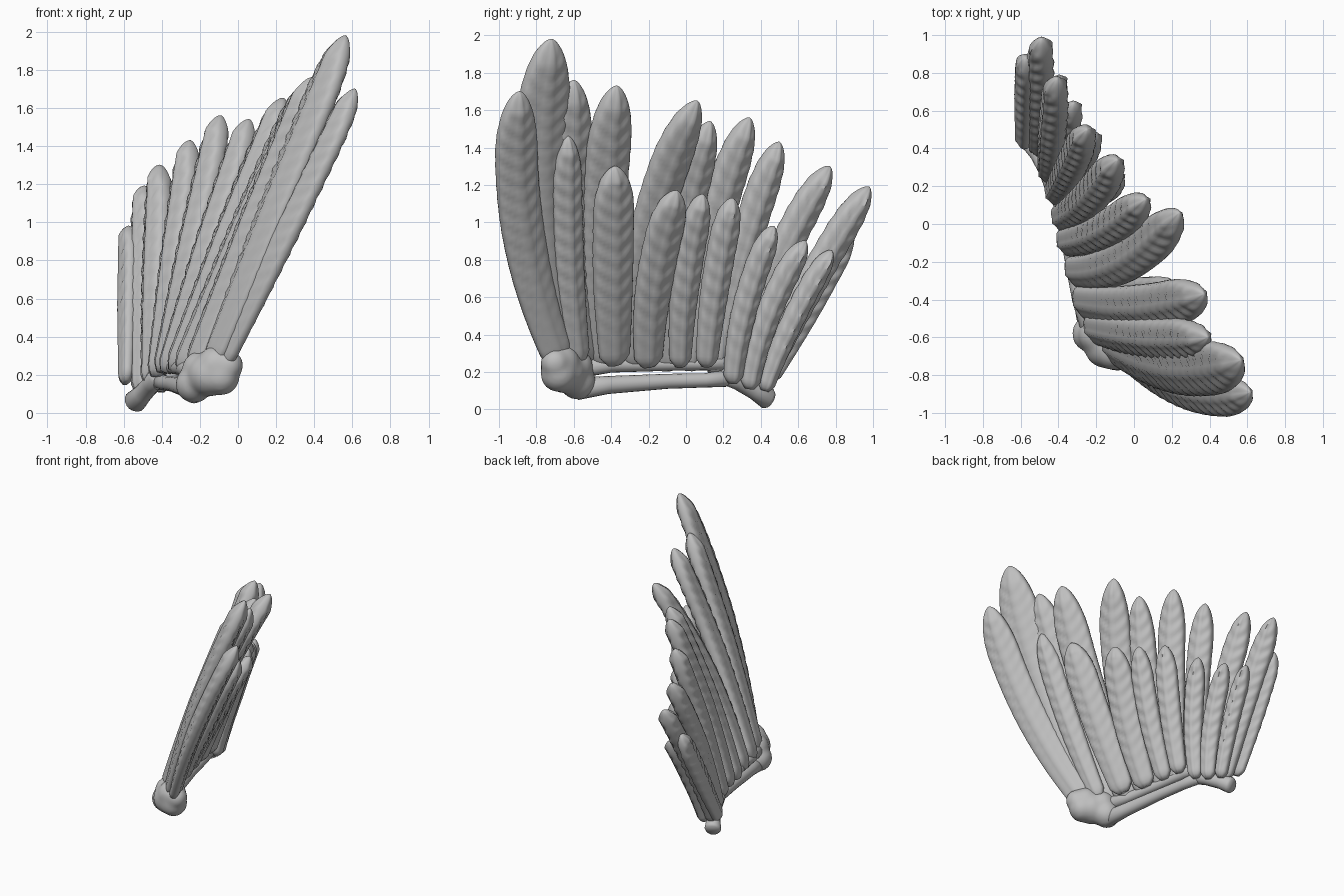
import bpy, bmesh, math
from mathutils import Vector

if "Cube" in bpy.data.objects:
    bpy.data.objects.remove(bpy.data.objects["Cube"])

grey = bpy.data.materials.new("stone grey")
grey.diffuse_color = (0.52, 0.52, 0.52, 1)
grey.use_nodes = True
grey.node_tree.nodes["Principled BSDF"].inputs["Base Color"].default_value = grey.diffuse_color


def finish(name, bm, angle=50):
    me = bpy.data.meshes.new(name)
    bmesh.ops.recalc_face_normals(bm, faces=bm.faces)
    bm.to_mesh(me)
    bm.free()
    me.materials.append(grey)
    ob = bpy.data.objects.new(name, me)
    bpy.context.collection.objects.link(ob)
    bpy.ops.object.select_all(action='DESELECT')
    ob.select_set(True)
    bpy.context.view_layer.objects.active = ob
    bpy.ops.object.shade_smooth_by_angle(angle=math.radians(angle))
    return ob


def loft(bm, rings):
    """Skin a list of point rings and cap both ends."""
    vs = [[bm.verts.new(p) for p in r] for r in rings]
    n = len(vs[0])
    for a, b in zip(vs, vs[1:]):
        for i in range(n):
            bm.faces.new((a[i], a[(i + 1) % n], b[(i + 1) % n], b[i]))
    bm.faces.new(vs[0][::-1])
    bm.faces.new(vs[-1])


def width_at(t):
    """Outline of a feather: narrower root, full blade, blunt pointed tip."""
    root = 0.72 + 0.28 * math.sin(min(t / 0.6, 1) * math.pi / 2)
    root *= min(1, 0.5 + t * 12)
    k = max(0, (t - 0.76) / 0.24)
    return root * max(0.004, (1 - k ** 2.1)) ** 0.6


def feather(name, base, tip, half, bow, across=(-0.45, 0.9, 0), thick=0.056):
    base, tip = Vector(base), Vector(tip)
    length = (tip - base).length
    bend = Vector((0, bow, 0))
    steps, sides = 64, 28
    rings = []
    for s in range(steps + 1):
        t = 1 - (1 - s / steps) ** 1.5
        c = base.lerp(tip, t) + bend * 4 * t * (1 - t)
        d = (tip - base + bend * 4 * (1 - 2 * t)).normalized()
        w = Vector(across)
        w = (w - d * w.dot(d)).normalized()
        n = d.cross(w)
        hw = half * width_at(t)
        th = thick * (0.75 + 0.25 * min(1, t * 2)) * min(1, width_at(t) * 1.5)
        ring = []
        for i in range(sides):
            a = math.tau * i / sides
            u = math.cos(a)
            v = math.copysign(abs(math.sin(a)) ** 0.7, math.sin(a))
            # central shaft and slanted barbs
            shaft = 0.2 * math.exp(-(u / 0.18) ** 2)
            barbs = 0.1 * math.sin(65 * (t * length - abs(u) * half * 0.9))
            barbs *= min(1, abs(u) * 3) * min(1, t * 3) * min(1, (1 - t) * 8)
            ring.append(c + w * hw * u + n * th * v * (0.9 + shaft + barbs))
        rings.append(ring)
    bm = bmesh.new()
    loft(bm, rings)
    return finish(name, bm, 80)


# Long feathers: root, tip, half width, sideways bow
long_row = [
    ((-0.15, -0.63, 0.25), (0.565, -0.72, 1.98), 0.15, -0.09),
    ((-0.24, -0.55, 0.23), (0.39, -0.60, 1.76), 0.115, -0.03),
    ((-0.30, -0.41, 0.22), (0.37, -0.37, 1.73), 0.125, -0.05),
    ((-0.34, -0.25, 0.22), (0.24, 0.06, 1.65), 0.115, -0.10),
    ((-0.38, -0.10, 0.21), (0.06, 0.13, 1.54), 0.10, -0.05),
    ((-0.40, 0.02, 0.21), (-0.09, 0.34, 1.56), 0.10, -0.05),
    ((-0.43, 0.15, 0.19), (-0.25, 0.50, 1.43), 0.09, -0.03),
    ((-0.46, 0.26, 0.15), (-0.41, 0.77, 1.30), 0.09, -0.05),
    ((-0.51, 0.39, 0.11), (-0.49, 0.98, 1.19), 0.085, -0.03),
]
# Short covering feathers on the outer side
short_row = [
    ((-0.09, -0.67, 0.25), (0.615, -0.89, 1.70), 0.12, -0.095),
    ((-0.15, -0.57, 0.25), (0.34, -0.63, 1.46), 0.085, -0.03),
    ((-0.22, -0.38, 0.24), (0.27, -0.38, 1.30), 0.115, -0.01),
    ((-0.28, -0.20, 0.23), (0.14, -0.05, 1.17), 0.105, -0.04),
    ((-0.31, -0.03, 0.23), (0.03, 0.09, 1.15), 0.08, -0.03),
    ((-0.33, 0.11, 0.23), (-0.08, 0.25, 1.13), 0.08, -0.02),
    ((-0.37, 0.25, 0.14), (-0.21, 0.47, 0.98), 0.07, -0.04),
    ((-0.41, 0.34, 0.11), (-0.32, 0.64, 0.90), 0.07, -0.05),
    ((-0.46, 0.42, 0.10), (-0.40, 0.78, 0.85), 0.06, -0.03),
]
for label, row, thick in (("long_feather", long_row, 0.064),
                          ("short_feather", short_row, 0.056)):
    for k, f in enumerate(row):
        feather(f"{label}_{k + 1}", *f, thick=thick)
# Edge feather closing the inner side of the wing end
feather("edge_feather", (-0.59, 0.43, 0.16), (-0.575, 0.88, 0.98), 0.085, 0,
        across=(-0.2, 0.95, 0), thick=0.048)


def bone(name, pts):
    """Round bone through (x, y, z, radius) points with blunt ends."""
    pts = [(Vector(p[:3]), p[3]) for p in pts]
    axis = (pts[-1][0] - pts[0][0]).normalized()
    a, b = pts[0], pts[-1]
    pts = [(a[0] - axis * a[1] * 0.45, a[1] * 0.6)] + pts
    pts += [(b[0] + axis * b[1] * 0.3, b[1] * 0.8)]
    side = axis.cross(Vector((0, 0, 1))).normalized()
    up = side.cross(axis)
    rings = [[p + (side * math.cos(math.tau * i / 16) +
                   up * math.sin(math.tau * i / 16)) * r for i in range(16)]
             for p, r in pts]
    bm = bmesh.new()
    loft(bm, rings)
    return finish(name, bm, 70)


# Arm bones
bone("upper_bone", [(-0.22, -0.58, 0.22, 0.055), (-0.29, -0.4, 0.235, 0.038),
                    (-0.35, -0.1, 0.24, 0.034), (-0.39, 0.1, 0.245, 0.036),
                    (-0.41, 0.19, 0.25, 0.045)])
bone("lower_bone", [(-0.23, -0.58, 0.11, 0.06), (-0.27, -0.42, 0.13, 0.048),
                    (-0.34, -0.1, 0.15, 0.04), (-0.38, 0.1, 0.155, 0.038),
                    (-0.41, 0.21, 0.165, 0.045)])
bone("end_bone", [(-0.42, 0.20, 0.19, 0.055), (-0.455, 0.28, 0.15, 0.048),
                  (-0.50, 0.37, 0.10, 0.05), (-0.54, 0.435, 0.06, 0.06)])

# Lumpy shoulder joint fused from overlapping balls
bm = bmesh.new()
for x, y, z, r in [(-0.23, -0.58, 0.15, 0.10), (-0.20, -0.59, 0.23, 0.095),
                   (-0.15, -0.65, 0.20, 0.115), (-0.11, -0.67, 0.25, 0.105),
                   (-0.09, -0.68, 0.19, 0.10), (-0.05, -0.70, 0.25, 0.08)]:
    ball = bmesh.ops.create_icosphere(bm, subdivisions=3, radius=r)
    bmesh.ops.translate(bm, verts=ball["verts"], vec=(x, y, z))
joint = finish("shoulder_joint", bm, 180)
mod = joint.modifiers.new("fuse", 'REMESH')
mod.mode = 'VOXEL'
mod.voxel_size = 0.015
mod.use_smooth_shade = True
mod = joint.modifiers.new("soften", 'SMOOTH')
mod.iterations = 12
